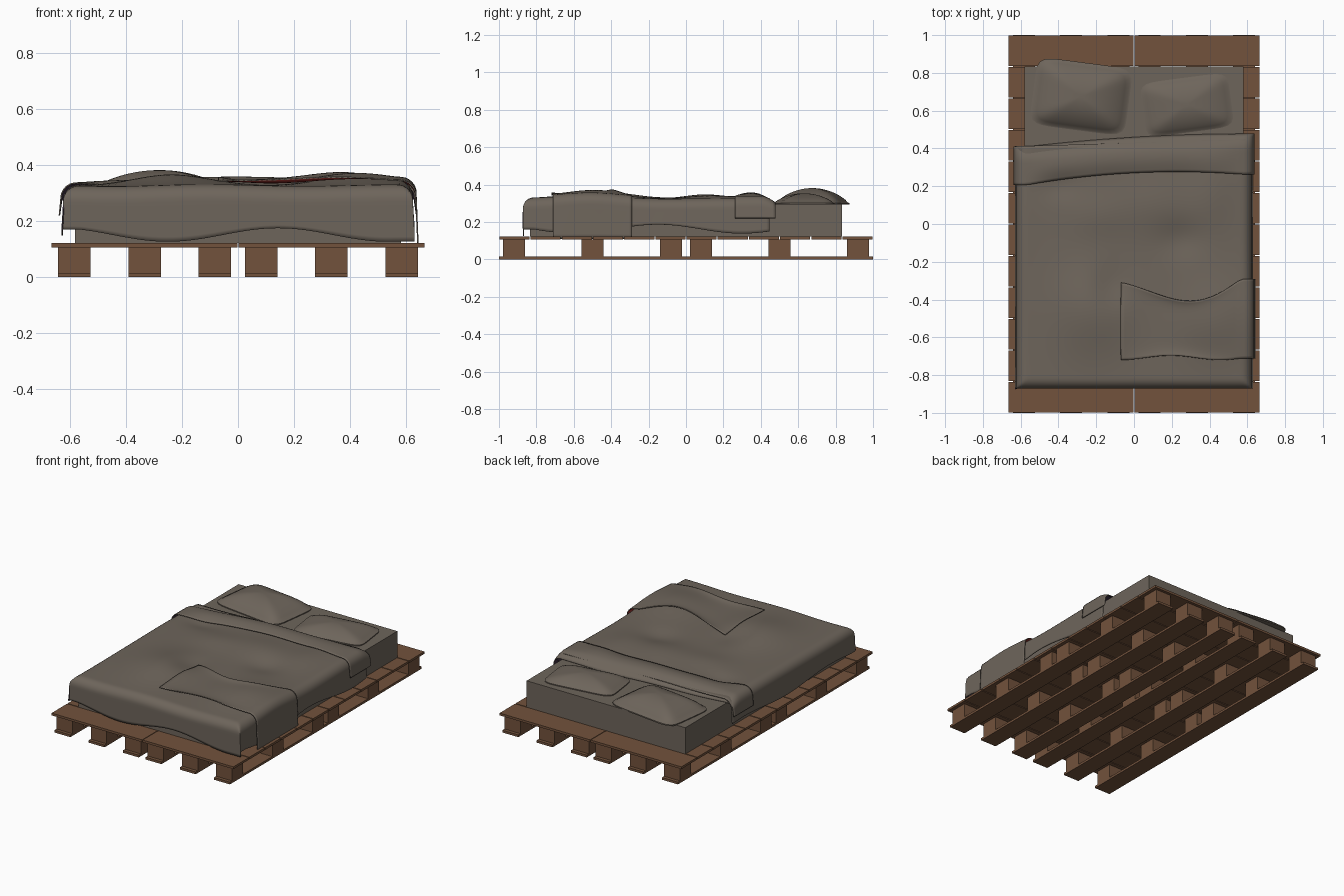
import bpy, bmesh, math
from math import sin, cos, pi, exp

if "Cube" in bpy.data.objects:
    bpy.data.objects.remove(bpy.data.objects["Cube"])


def material(name, rgb):
    m = bpy.data.materials.new(name)
    m.diffuse_color = (*rgb, 1)
    m.use_nodes = True
    m.node_tree.nodes["Principled BSDF"].inputs["Base Color"].default_value = m.diffuse_color
    return m


WOOD = material("wood", (0.17, 0.085, 0.045))
CLOTH = material("cloth", (0.155, 0.13, 0.105))
PURPLE = material("purple_lining", (0.05, 0.03, 0.055))
RED = material("red_lining", (0.3, 0.03, 0.025))


def finish(name, bm, mats, smooth=False):
    bmesh.ops.recalc_face_normals(bm, faces=bm.faces[:])
    me = bpy.data.meshes.new(name)
    bm.to_mesh(me)
    bm.free()
    ob = bpy.data.objects.new(name, me)
    bpy.context.collection.objects.link(ob)
    for m in mats:
        me.materials.append(m)
    if smooth:
        bpy.ops.object.select_all(action='DESELECT')
        ob.select_set(True)
        bpy.context.view_layer.objects.active = ob
        bpy.ops.object.shade_smooth_by_angle(angle=math.radians(50))
    return ob


def add_box(bm, x0, x1, y0, y1, z0, z1):
    vs = bmesh.ops.create_cube(bm, size=1)["verts"]
    for v in vs:
        v.co = ((x0 + x1) / 2 + v.co.x * (x1 - x0),
                (y0 + y1) / 2 + v.co.y * (y1 - y0),
                (z0 + z1) / 2 + v.co.z * (z1 - z0))


# Four pallets: slats on top, nine blocks and three runners each
def pallet(name, cx, cy):
    bm = bmesh.new()
    for i in range(6):
        y = cy - 0.5 + i / 6
        add_box(bm, cx - 0.331, cx + 0.331, y + 0.003, y + 1 / 6 - 0.003, 0.106, 0.121)
    for dx in (-0.25, 0, 0.25):
        x = cx + dx
        add_box(bm, x - 0.058, x + 0.058, cy - 0.5, cy + 0.5, 0, 0.015)
        for dy in (-0.42, 0, 0.42):
            add_box(bm, x - 0.058, x + 0.058, cy + dy - 0.058, cy + dy + 0.058, 0.015, 0.106)
    finish(name, bm, [WOOD])


for i, sx in enumerate((-1, 1)):
    for j, sy in enumerate((-1, 1)):
        pallet(f"pallet_{i}{j}", sx * 0.333, sy * 0.5)

# Mattress
bm = bmesh.new()
add_box(bm, -0.58, 0.58, -0.835, 0.835, 0.121, 0.295)
finish("mattress", bm, [CLOTH])

# Soft hills and creases of the bedding: x, y, height, spread x, spread y
BUMPS = [(-0.22, -0.45, 0.038, 0.2, 0.22), (0.42, -0.5, 0.03, 0.2, 0.2),
         (-0.4, 0.2, -0.012, 0.1, 0.07), (-0.12, -0.33, -0.018, 0.09, 0.12),
         (0.25, -0.08, -0.018, 0.12, 0.1), (0.1, 0.1, 0.018, 0.2, 0.15),
         (-0.2, 0.05, 0.014, 0.16, 0.12), (0.4, 0.15, 0.016, 0.12, 0.2)]


def top_z(x, y):
    z = 0.326 + sum(h * exp(-((x - a) / p) ** 2 - ((y - b) / q) ** 2)
                    for a, b, h, p, q in BUMPS)
    return z + 0.003 * sin(9 * x + 5 * y)


X0, Y0, R = 0.567, -0.815, 0.056


def roll(f):
    """Fraction along an overhang -> outward offset, arc drop, hanging part."""
    if f <= 0:
        return 0, 0, 0
    a = min(f / 0.45, 1) * pi / 2
    return R * sin(a), R * (1 - cos(a)), max(0, (f - 0.45) / 0.55)


def drape(x, y, fx, fy, hem, lift=0):
    ox, dx, hx = roll(abs(fx))
    oy, dy, hy = roll(fy)
    z = top_z(x, y) - max(dx, dy)
    h = max(hx, hy)
    z += (hem - z) * h
    px = x + math.copysign(ox + (lift + 0.006 * h) * (fx != 0), fx)
    return px, y - oy - lift * (fy > 0), z + lift * (1 - h)


def sheet(name, point, nu, nv, lining):
    bm = bmesh.new()
    rows = [[bm.verts.new(point(i / nu, j / nv)) for i in range(nu + 1)] for j in range(nv + 1)]
    for j in range(nv):
        for i in range(nu):
            bm.faces.new((rows[j][i], rows[j][i + 1], rows[j + 1][i + 1], rows[j + 1][i]))
    bmesh.ops.remove_doubles(bm, verts=bm.verts[:], dist=1e-5)
    ob = finish(name, bm, [CLOTH, lining], True)
    if sum(p.normal.z * p.area for p in ob.data.polygons) < 0:
        ob.data.flip_normals()
    mod = ob.modifiers.new("thickness", 'SOLIDIFY')
    mod.thickness = 0.005
    mod.offset = -1
    mod.material_offset = 1


def across(u, edge=0.18):
    """Spread u over left overhang, top and right overhang."""
    if u < edge:
        return -X0, -(1 - u / edge)
    if u > 1 - edge:
        return X0, (u - 1 + edge) / edge
    return -X0 + 2 * X0 * (u - edge) / (1 - 2 * edge), 0


# Duvet, hanging over both sides and the foot with a wavy hem
def duvet(u, v):
    x, fx = across(u)
    fy = max(0, 1 - v / 0.18)
    t = max(0, (v - 0.18) / 0.82)
    y = Y0 + t * (0.43 + 0.03 * x - Y0)
    if fy > abs(fx):
        hem = 0.15 - 0.024 * cos(8 * (x + 0.25))
    else:
        hem = 0.162 + 0.024 * cos(7 * (y + 0.15)) * (1 if fx > 0 else -0.6)
    return drape(x, y, fx, fy, max(hem, 0.126))


sheet("duvet", duvet, 76, 84, PURPLE)


# Turned-down cuff at the head end
def cuff(u, v):
    x, fx = across(u, 0.16)
    y0 = 0.27 + 0.05 * x - 0.11 * x * x
    y1 = 0.46 + 0.06 * x - 0.05 * x * x
    y = y0 + (y1 - y0) * v
    px, py, pz = drape(x, y, fx, 0, 0.22, 0.01)
    if fx == 0:
        pz += 0.018 * sin(pi * min(1, v * 1.2)) * (1 - (x / X0) ** 4)
    return px, py, pz - 0.035 * max(0, (v - 0.6) / 0.4) ** 2 * (1 - abs(fx))


sheet("duvet_cuff", cuff, 70, 14, PURPLE)


# Throw blanket across the right foot corner with lifted edges
def throw(u, v):
    e = 0.3
    fx = max(0, (u - 1 + e) / e)
    s = min(1, u / (1 - e))
    x = -0.07 + s * (X0 + 0.07)
    y0 = -0.72 + 0.025 * sin(pi * s * 1.2) ** 2
    y1 = -0.31 - 0.11 * sin(pi * s ** 1.3) + 0.02 * s
    y = y0 + (y1 - y0) * v
    px, py, pz = drape(x, y, fx, 0, 0.11, 0.012)
    edge = abs(2 * v - 1) ** 6
    return px + 0.003 * fx, py, pz + 0.014 * edge * sin(pi * s) * (fx == 0)


sheet("throw_blanket", throw, 44, 30, RED)


# Pillows: rounded-rectangle rings domed to a soft peak, with a flat seam rim
def pillow(name, cx, cy, w, d, h, angle, z0=0.293):
    bm = bmesh.new()
    n, c, s = 64, cos(angle), sin(angle)

    def ring(r, z):
        vs = []
        for k in range(n):
            a = 2 * pi * (k + 0.5) / n
            q = (abs(cos(a)) ** 7 + abs(sin(a)) ** 7) ** (-1 / 7)
            x, y = w / 2 * r * q * cos(a), d / 2 * r * q * sin(a)
            vs.append(bm.verts.new((cx + x * c - y * s, cy + x * s + y * c, z)))
        return vs

    rings = [ring(1, z0), ring(1, z0 + 0.008), ring(0.96, z0 + 0.01)]
    for k in range(1, 12):
        r = 0.96 * (1 - k / 12)
        rings.append(ring(r, z0 + 0.01 + (h - 0.01) * (1 - (r / 0.96) ** 2) ** 0.85))
    for a, b in zip(rings, rings[1:]):
        for k in range(n):
            bm.faces.new((a[k], a[(k + 1) % n], b[(k + 1) % n], b[k]))
    bm.faces.new(rings[0])
    bm.faces.new(rings[-1])
    finish(name, bm, [CLOTH], True)


pillow("left_pillow", -0.28, 0.675, 0.51, 0.36, 0.088, math.radians(-7.5))
pillow("right_pillow", 0.28, 0.63, 0.47, 0.29, 0.06, math.radians(7.5))
